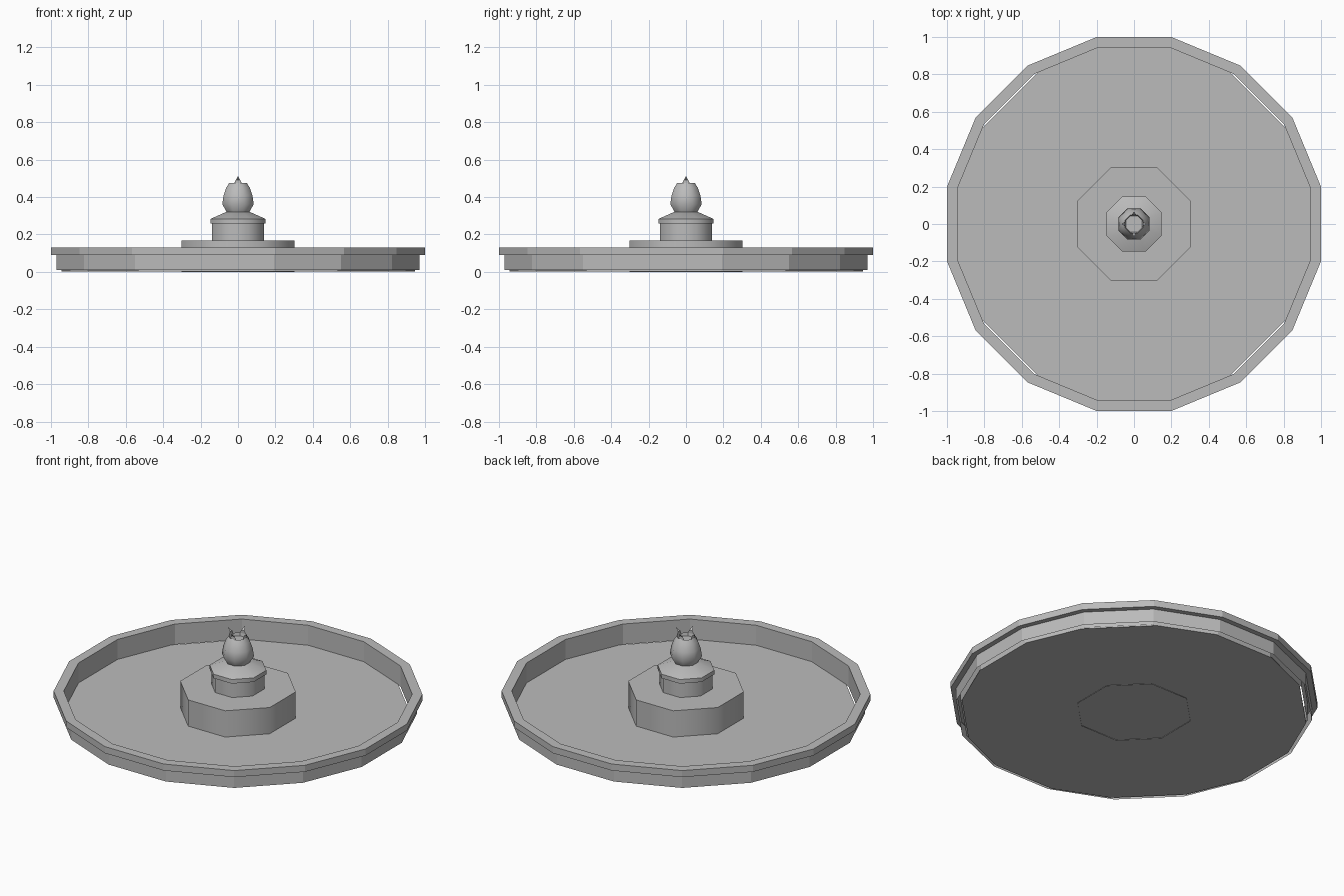
import bpy, bmesh
from math import cos, sin, pi, radians

cube = bpy.data.objects.get("Cube")
if cube:
    bpy.data.objects.remove(cube)

stone = bpy.data.materials.new("grey stone")
stone.use_nodes = True
GREY = (0.5, 0.5, 0.5, 1)
stone.diffuse_color = GREY
stone.node_tree.nodes["Principled BSDF"].inputs["Base Color"].default_value = GREY


def finish(bm, name, smooth=None):
    mesh = bpy.data.meshes.new(name)
    bm.to_mesh(mesh)
    bm.free()
    mesh.materials.append(stone)
    obj = bpy.data.objects.new(name, mesh)
    bpy.context.collection.objects.link(obj)
    if smooth:
        bpy.ops.object.select_all(action="DESELECT")
        obj.select_set(True)
        bpy.context.view_layer.objects.active = obj
        bpy.ops.object.shade_smooth_by_angle(angle=radians(smooth))
    return obj


def lathe(name, profile, sides, cap_top=False, cap_bottom=False, smooth=None):
    """Polygonal turning; profile radii are measured to the flat sides."""
    bm = bmesh.new()
    rings = []
    for r, z in profile:
        r /= cos(pi / sides)
        rings.append([bm.verts.new((r * cos((2 * i + 1) * pi / sides),
                                    r * sin((2 * i + 1) * pi / sides), z))
                      for i in range(sides)])
    for low, high in zip(rings, rings[1:]):
        for i in range(sides):
            j = (i + 1) % sides
            bm.faces.new((low[i], low[j], high[j], high[i]))
    if cap_top:
        bm.faces.new(rings[-1])
    if cap_bottom:
        bm.faces.new(rings[0][::-1])
    return finish(bm, name, smooth)


# Basin wall with overhanging rim, hollow underneath
lathe("basin_wall", [(0.97, 0.01), (0.97, 0.09), (1.0, 0.09), (1.0, 0.13),
                     (0.945, 0.13), (0.945, 0.005)], 16)

# Basin floor, a thin slab with slightly cut diagonal sides
bm = bmesh.new()
quarter = [(0.945, -0.2), (0.945, 0.2), (0.81, 0.515), (0.515, 0.81)]
outline = []
for turn in range(4):
    for x, y in quarter:
        for _ in range(turn):
            x, y = -y, x
        outline.append(bm.verts.new((x, y, 0.003)))
floor = bm.faces.new(outline)
top = bmesh.ops.extrude_face_region(bm, geom=[floor])
bmesh.ops.translate(bm, vec=(0, 0, 0.005),
                    verts=[v for v in top["geom"] if isinstance(v, bmesh.types.BMVert)])
bmesh.ops.recalc_face_normals(bm, faces=bm.faces[:])
finish(bm, "basin_floor")

# Central plinth, column and sloped cap
lathe("plinth", [(0.302, 0), (0.302, 0.168)], 8, cap_top=True, smooth=50)
lathe("column", [(0.138, 0.165), (0.138, 0.26)], 8, smooth=50)
lathe("column_cap", [(0.138, 0.258), (0.148, 0.258), (0.148, 0.283), (0.06, 0.322)],
      8, cap_top=True, smooth=50)

# Bud-shaped finial, open at the top with a shallow cup inside
lathe("bud", [(0.058, 0.315), (0.084, 0.362), (0.077, 0.41), (0.063, 0.45), (0.048, 0.474)],
      8, smooth=60)
lathe("bud_cup", [(0.044, 0.455), (0.048, 0.474)], 8, cap_bottom=True)

# Four pointed petals curling outward from the bud mouth
bm = bmesh.new()
for k in range(4):
    c, s = cos(k * pi / 2), sin(k * pi / 2)

    def point(r, w, z):
        return bm.verts.new((r * c - w * s, r * s + w * c, z))

    a, b = point(0.048, -0.024, 0.468), point(0.048, 0.024, 0.468)
    d, e = point(0.047, 0.011, 0.492), point(0.047, -0.011, 0.492)
    tip = point(0.068, 0, 0.513)
    bm.faces.new((a, b, d, e))
    bm.faces.new((e, d, tip))
finish(bm, "petals")
